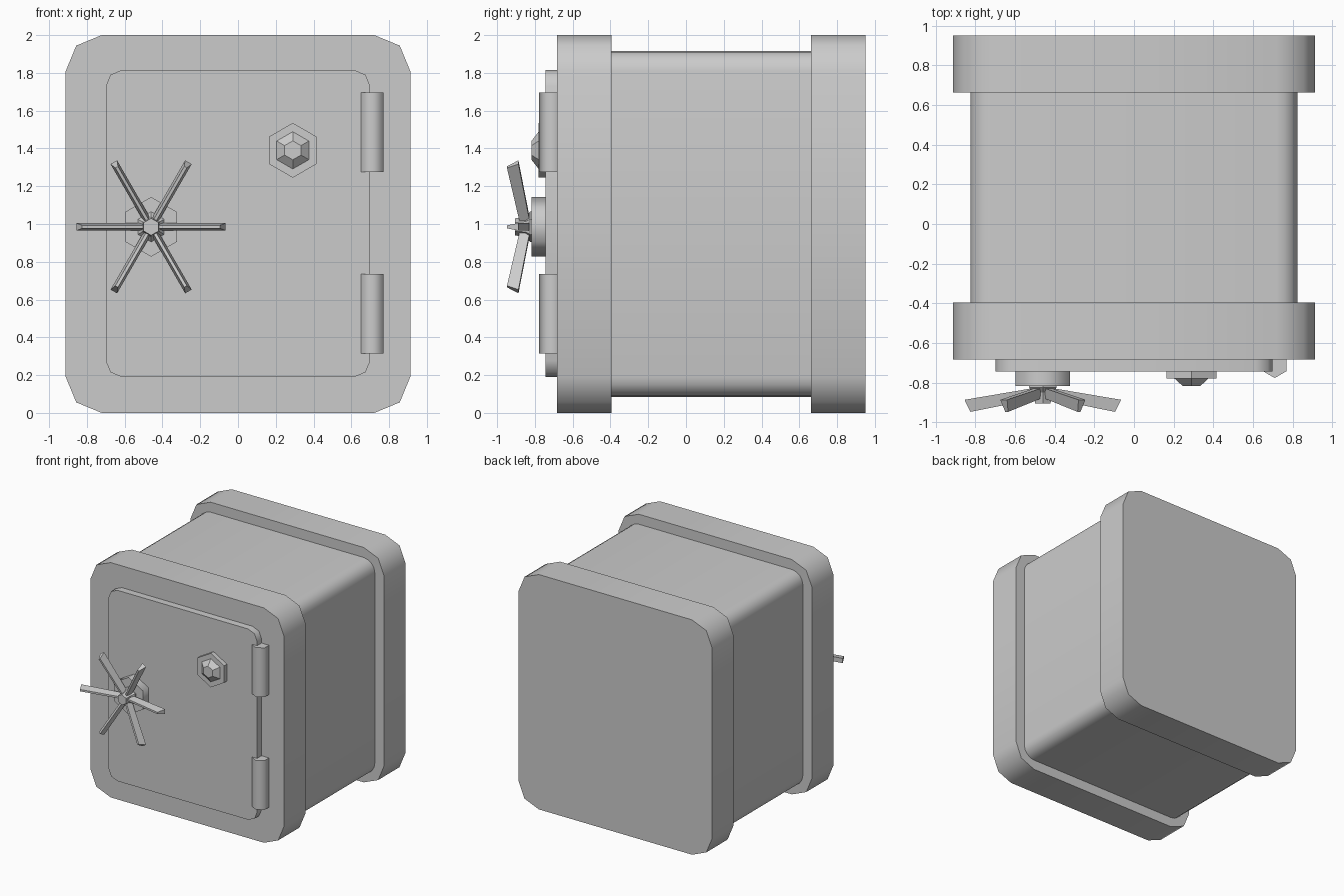
import bpy, bmesh, math
from mathutils import Vector, Matrix

if "Cube" in bpy.data.objects:
    bpy.data.objects.remove(bpy.data.objects["Cube"], do_unlink=True)

steel = bpy.data.materials.new("plain_grey_steel")
steel.use_nodes = True
grey = (0.6, 0.6, 0.6, 1)
steel.diffuse_color = grey
steel.node_tree.nodes["Principled BSDF"].inputs["Base Color"].default_value = grey


def finish(name, bm, smooth=0):
    bmesh.ops.recalc_face_normals(bm, faces=bm.faces)
    mesh = bpy.data.meshes.new(name)
    bm.to_mesh(mesh)
    bm.free()
    mesh.materials.append(steel)
    ob = bpy.data.objects.new(name, mesh)
    bpy.context.collection.objects.link(ob)
    if smooth:
        bpy.ops.object.select_all(action='DESELECT')
        bpy.context.view_layer.objects.active = ob
        ob.select_set(True)
        bpy.ops.object.shade_smooth_by_angle(angle=math.radians(smooth))
    return ob


def loft(bm, rings):
    """Join rings of points with sides and close both ends."""
    loops = [[bm.verts.new(p) for p in ring] for ring in rings]
    n = len(loops[0])
    for a, b in zip(loops, loops[1:]):
        for i in range(n):
            j = (i + 1) % n
            bm.faces.new((a[i], a[j], b[j], b[i]))
    bm.faces.new(loops[0])
    bm.faces.new(loops[-1])


def rounded_block(name, half_x, z0, z1, y0, y1, radius, segments=2):
    """Rounded rectangle facing the front, extruded along y."""
    mid, half_z = (z0 + z1) / 2, (z1 - z0) / 2
    outline = []
    for k, (sx, sz) in enumerate(((1, 1), (-1, 1), (-1, -1), (1, -1))):
        for s in range(segments + 1):
            a = (k + s / segments) * math.pi / 2
            outline.append((sx * (half_x - radius) + radius * math.cos(a),
                            mid + sz * (half_z - radius) + radius * math.sin(a)))
    bm = bmesh.new()
    loft(bm, [[(x, y, z) for x, z in outline] for y in (y0, y1)])
    return finish(name, bm, 50)


def hex_turned(name, x, z, profile, smooth=0):
    """Six-sided turned part on an axis along y; profile is (radius, y)."""
    bm = bmesh.new()
    angles = [math.radians(30 + 60 * i) for i in range(6)]
    loft(bm, [[(x + r * math.cos(a), y, z + r * math.sin(a)) for a in angles]
              for r, y in profile])
    return finish(name, bm, smooth)


# Safe shell and door
rounded_block("body", 0.825, 0.085, 1.915, -0.42, 0.69, 0.105, 4)
rounded_block("front_frame", 0.912, 0, 2, -0.683, -0.395, 0.19)
rounded_block("back_frame", 0.912, 0, 2, 0.663, 0.95, 0.19)
rounded_block("door", 0.70, 0.19, 1.815, -0.743, -0.67, 0.085)

# Hinge barrels
for name, z in (("upper_hinge", 1.485), ("lower_hinge", 0.525)):
    bm = bmesh.new()
    bmesh.ops.create_cone(
        bm, cap_ends=True, segments=6, radius1=0.07, radius2=0.07, depth=0.42,
        matrix=Matrix.Translation((0.71, -0.707, z)))
    # Turn a corner towards the front
    if max(abs(v.co.x - 0.71) for v in bm.verts) > 0.065:
        bmesh.ops.rotate(bm, verts=bm.verts, cent=(0.71, -0.707, z),
                         matrix=Matrix.Rotation(math.radians(30), 3, 'Z'))
    finish(name, bm, 65)

# Combination dial
hex_turned("dial_plate", 0.29, 1.39, [(0.145, -0.735), (0.145, -0.78)])
hex_turned("dial_knob", 0.29, 1.39, [(0.105, -0.775), (0.05, -0.818)])

# Door handle
HX, HZ = -0.46, 0.985
hex_turned("handle_base", HX, HZ, [(0.158, -0.735), (0.158, -0.817)], 65)
hex_turned("handle_hub", HX, HZ,
           [(0.08, -0.81), (0.08, -0.825), (0.055, -0.85), (0.045, -0.905)])

# Six spokes, leaning forward and narrower at the front
for i in range(6):
    turn = Matrix.Rotation(math.radians(60 * i), 3, 'Y')
    rings = []
    for back_r, back_y, front_r, front_y in ((0.03, -0.825, 0.03, -0.88),
                                             (0.395, -0.887, 0.365, -0.948)):
        ring = [(back_r, back_y, 0.02), (front_r, front_y, 0.008),
                (front_r, front_y, -0.008), (back_r, back_y, -0.02)]
        rings.append([turn @ Vector(p) + Vector((HX, 0, HZ)) for p in ring])
    bm = bmesh.new()
    loft(bm, rings)
    finish("handle_spoke_%d" % (i + 1), bm)
